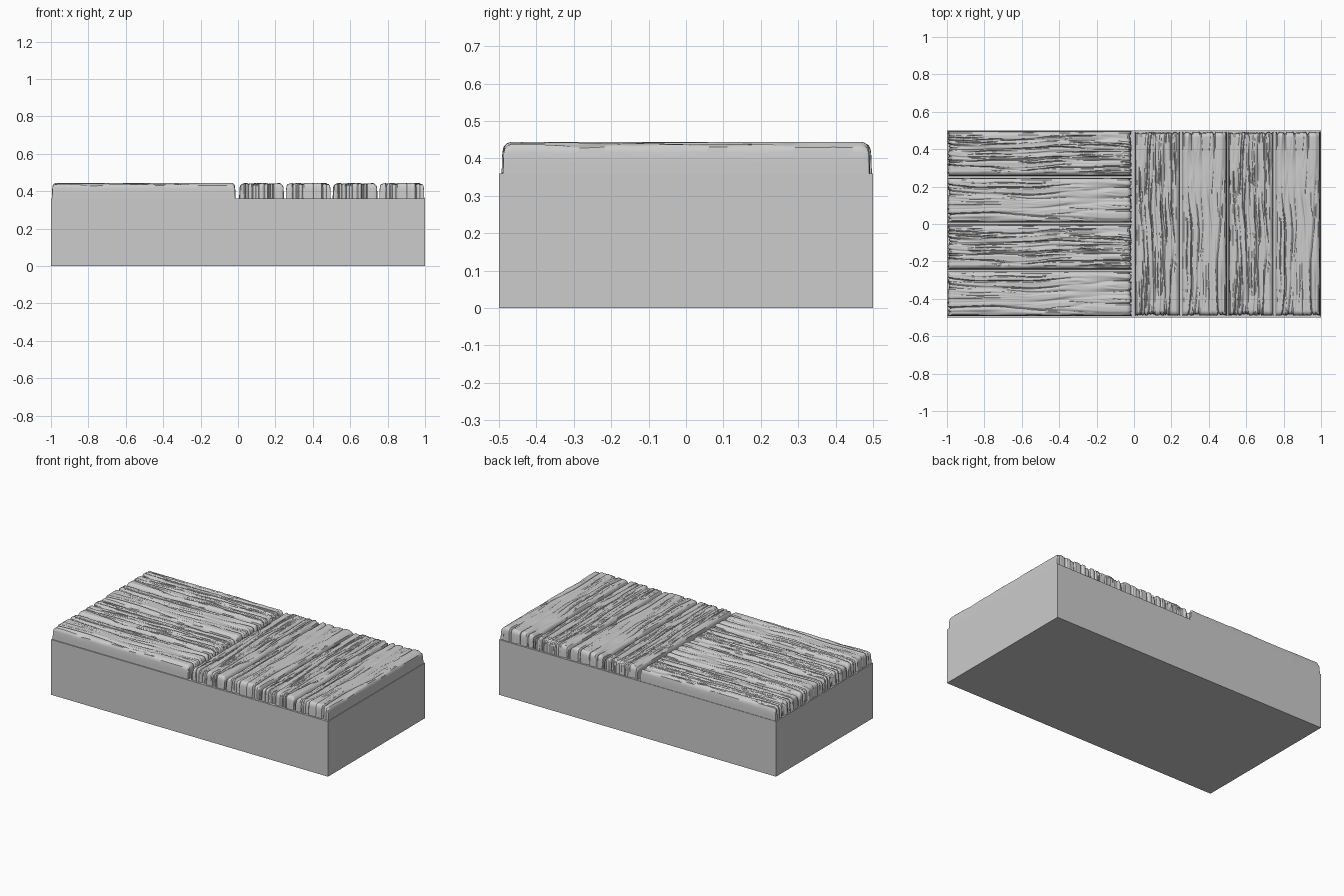
import bpy, bmesh, math
from mathutils import Vector, noise

cube = bpy.data.objects.get("Cube")
if cube:
    bpy.data.objects.remove(cube, do_unlink=True)

BASE_TOP = 0.36
PLANK_LENGTH, PLANK_WIDTH, PLANK_HEIGHT = 0.982, 0.24, 0.084

grey = bpy.data.materials.new("plain_grey")
grey.use_nodes = True
grey.diffuse_color = (0.604, 0.604, 0.604, 1)
grey.node_tree.nodes["Principled BSDF"].inputs["Base Color"].default_value = grey.diffuse_color

# Rounded edge: inset from the side, and fraction of the height
EDGE = [(0, 0), (0.001, 0.35), (0.002, 0.68), (0.005, 0.86), (0.011, 0.95), (0.022, 1)]


def samples(size, count):
    """Positions across a plank with both edges folded down."""
    half = size / 2
    low = [(-half + inset, f) for inset, f in EDGE]
    high = [(-p, f) for p, f in reversed(low)]
    start = low[-1][0]
    middle = [(start - 2 * start * i / count, 1) for i in range(1, count)]
    return low + middle + high


def grain(s, t, seed, strands, dense):
    """Crack depth from 0 to 1, and soft swelling, at a point of a plank."""
    t += 0.022 * noise.noise(Vector((s * 3.5, t * 4, seed + 9)))
    broad = noise.noise(Vector((s * 1.3, t * strands, seed)))
    crack = max(0, 1 - abs(broad) / 0.2)
    breaks = 0.65 + 0.9 * noise.noise(Vector((s * 5, t * 20, seed + 3)))
    crack *= min(1, max(0.1, breaks))
    thin = noise.noise(Vector((s * 3, t * strands * 2, seed + 5)))
    crack = max(crack, dense * max(0, 1 - abs(thin) / 0.22) * (1.2 - breaks))
    return min(1, crack), 0.35 * broad + 0.2 * thin


def plank_mesh(name, seed, strands, dense):
    bm = bmesh.new()
    rows = []
    for s, fs in samples(PLANK_LENGTH, 106):
        row = []
        for t, ft in samples(PLANK_WIDTH, 96):
            crack, swell = grain(s, t, seed, strands, dense)
            f = min(fs, ft) * (0.5 + 0.5 * max(fs, ft))
            z = f * (PLANK_HEIGHT - 0.013 * crack + 0.008 * swell - 0.002)
            # Grooves continue down the cut ends
            push = 0.012 * crack if fs < 1 else 0
            row.append(bm.verts.new((s - math.copysign(push, s), t, z)))
        rows.append(row)
    for a, b in zip(rows, rows[1:]):
        for i in range(len(a) - 1):
            bm.faces.new((a[i], b[i], b[i + 1], a[i + 1]))
    mesh = bpy.data.meshes.new(name)
    bm.to_mesh(mesh)
    bm.free()
    mesh.materials.append(grey)
    return mesh


# Solid base block
bpy.ops.mesh.primitive_cube_add(size=1, location=(0, 0, BASE_TOP / 2))
base = bpy.context.object
base.name = "base_block"
base.scale = (2, 1, BASE_TOP)
base.data.materials.append(grey)

# Two grain patterns, alternating from plank to plank
wavy = plank_mesh("wavy_plank", 2.3, 24, 0.35)
rough = plank_mesh("rough_plank", 17.6, 32, 0.8)


def place(name, mesh, location, angle):
    plank = bpy.data.objects.new(name, mesh)
    plank.location = location
    plank.rotation_euler.z = angle
    bpy.context.collection.objects.link(plank)
    return plank


planks = []
for i in range(4):
    offset = i * 0.25 - 0.373
    planks.append(place(f"lengthwise_plank_{i + 1}", (wavy, rough)[i % 2],
                        (-0.504, offset, BASE_TOP), 0))
    planks.append(place(f"crosswise_plank_{i + 1}", (rough, wavy)[i % 2],
                        (0.499 + offset, 0.001, BASE_TOP), math.pi / 2))

# Soft strands with crisp cracks
bpy.ops.object.select_all(action="DESELECT")
for plank in planks[:2]:
    plank.select_set(True)
bpy.context.view_layer.objects.active = planks[0]
bpy.ops.object.shade_smooth_by_angle(angle=math.radians(40))
